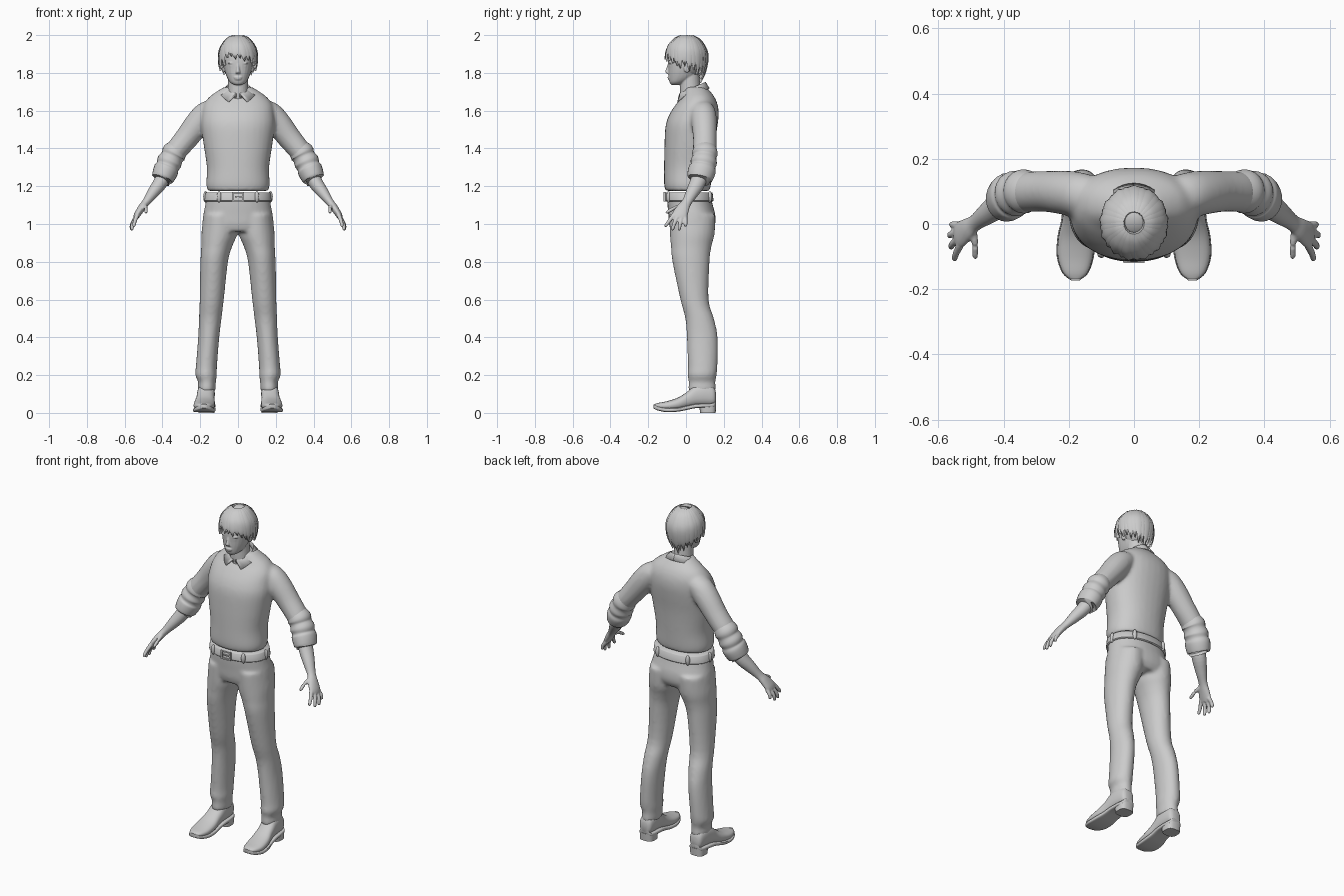
import bpy, bmesh, math
from mathutils import Vector as V

cube = bpy.data.objects.get("Cube")
if cube:
    bpy.data.objects.remove(cube)

clay = bpy.data.materials.new("light_grey")
clay.use_nodes = True
GREY = (0.6, 0.6, 0.6, 1)
clay.diffuse_color = GREY
clay.node_tree.nodes["Principled BSDF"].inputs["Base Color"].default_value = GREY


def spline(rows, steps):
    """Resample rows of numbers along a smooth curve."""
    out = []
    for i in range(len(rows) - 1):
        quad = [rows[max(i - 1, 0)], rows[i], rows[i + 1], rows[min(i + 2, len(rows) - 1)]]
        for s in range(steps):
            t = s / steps
            out.append([b + t * (c - a) / 2 + t * t * (a - 2.5 * b + 2 * c - d / 2)
                        + t ** 3 * (1.5 * (b - c) + (d - a) / 2) for a, b, c, d in zip(*quad)])
    return out + [list(rows[-1])]


def loft(bm, rows, axis=None, power=2, sides=24, steps=4):
    """Skin rings (x, y, z, radius_u, radius_v); rings follow the path or a fixed axis."""
    rows = spline(rows, steps)
    pts = [V(r[:3]) for r in rows]
    rings = []
    for i, r in enumerate(rows):
        t = axis or (pts[min(i + 1, len(pts) - 1)] - pts[max(i - 1, 0)]).normalized()
        ref = V((1, 0, 0)) if abs(t.y) > 0.9 else V((0, 1, 0))
        u = (ref - t * ref.dot(t)).normalized()
        w = t.cross(u)
        ring = []
        for k in range(sides):
            c, s = math.cos(math.tau * k / sides), math.sin(math.tau * k / sides)
            e = 2 / power
            ring.append(bm.verts.new(pts[i] + u * max(r[3], .001) * math.copysign(abs(c) ** e, c)
                                     + w * max(r[4], .001) * math.copysign(abs(s) ** e, s)))
        rings.append(ring)
    for a, b in zip(rings, rings[1:]):
        for k in range(sides):
            j = (k + 1) % sides
            bm.faces.new((a[k], a[j], b[j], b[k]))
    bm.faces.new(rings[0][::-1])
    bm.faces.new(rings[-1])


UP, BACK = V((0, 0, 1)), V((0, 1, 0))


def stack(bm, rows, **kw):
    """Horizontal rings given as (z, centre_x, half_width, front_y, back_y)."""
    loft(bm, [(cx, (f + b) / 2, z, (b - f) / 2, rx) for z, cx, rx, f, b in rows], UP, **kw)


def ball(bm, loc, size):
    made = bmesh.ops.create_uvsphere(bm, u_segments=20, v_segments=12, radius=1)["verts"]
    bmesh.ops.scale(bm, vec=size, verts=made)
    bmesh.ops.translate(bm, vec=loc, verts=made)


def box(bm, loc, size):
    made = bmesh.ops.create_cube(bm, size=1)["verts"]
    bmesh.ops.scale(bm, vec=size, verts=made)
    bmesh.ops.translate(bm, vec=loc, verts=made)


def finish(name, bm, mirror=False, voxel=0, smooth=0, thick=0, angle=45):
    bmesh.ops.recalc_face_normals(bm, faces=bm.faces)
    me = bpy.data.meshes.new(name)
    bm.to_mesh(me)
    bm.free()
    ob = bpy.data.objects.new(name, me)
    bpy.context.collection.objects.link(ob)
    me.materials.append(clay)
    bpy.ops.object.select_all(action='DESELECT')
    ob.select_set(True)
    bpy.context.view_layer.objects.active = ob
    if mirror:
        ob.modifiers.new("mirror", 'MIRROR').use_mirror_merge = False
    if voxel:
        m = ob.modifiers.new("fuse", 'REMESH')
        m.mode, m.voxel_size, m.use_smooth_shade = 'VOXEL', voxel, True
        m = ob.modifiers.new("soften", 'SMOOTH')
        m.factor, m.iterations = 0.5, smooth
    if thick:
        m = ob.modifiers.new("thickness", 'SOLIDIFY')
        m.thickness, m.offset = thick, 0
    if voxel:
        me.polygons.foreach_set("use_smooth", [True] * len(me.polygons))
    else:
        bpy.ops.object.shade_smooth_by_angle(angle=math.radians(angle))
    return ob


# Sweater: torso and upper sleeves fused together
bm = bmesh.new()
stack(bm, [(1.175, 0, .16, -.108, .125), (1.21, 0, .168, -.116, .132), (1.3, 0, .165, -.116, .14),
           (1.42, 0, .182, -.114, .152), (1.52, 0, .195, -.108, .167), (1.58, 0, .192, -.088, .173),
           (1.63, 0, .183, -.056, .168), (1.67, 0, .155, -.025, .152), (1.7, 0, .115, -.012, .13),
           (1.725, 0, .075, -.005, .108)], power=2.2, sides=32)
for s in (1, -1):
    loft(bm, [(s * .12, .085, 1.61, .06, .05), (s * .165, .09, 1.585, .068, .066),
              (s * .21, .096, 1.535, .068, .069), (s * .27, .1, 1.458, .063, .063),
              (s * .33, .098, 1.383, .062, .058), (s * .365, .09, 1.32, .058, .05)])
finish("sweater", bm, voxel=.01, smooth=6)

# Rolled sleeves with overlapping folds
bm = bmesh.new()
folds = [(.318, .1, 1.4, .06, .056), (.338, .1, 1.375, .068, .066), (.349, .098, 1.354, .063, .06),
         (.363, .094, 1.328, .07, .067), (.372, .09, 1.306, .066, .061), (.38, .086, 1.288, .073, .066),
         (.393, .077, 1.258, .071, .063), (.402, .072, 1.24, .064, .056), (.398, .074, 1.245, .04, .036)]
loft(bm, folds)
finish("rolled_sleeves", bm, mirror=True)

# Forearms, palms and fingers
bm = bmesh.new()
loft(bm, [(.365, .09, 1.3, .042, .04), (.41, .062, 1.22, .042, .038), (.45, .032, 1.165, .034, .031),
          (.487, .004, 1.115, .026, .021), (.51, -.015, 1.085, .034, .02), (.533, -.032, 1.05, .041, .017),
          (.543, -.038, 1.03, .036, .013)])
fingers = [((.533, -.065, 1.048), (.546, -.09, 1.015), (.552, -.112, .985)),
           ((.54, -.045, 1.04), (.558, -.063, 1.0), (.562, -.073, .965)),
           ((.54, -.024, 1.035), (.562, -.032, .998), (.565, -.037, .965)),
           ((.536, -.004, 1.038), (.555, -.002, 1.01), (.56, -.002, .985)),
           ((.495, -.012, 1.1), (.488, -.06, 1.085), (.487, -.108, 1.058))]
for a, b, c in fingers:
    loft(bm, [(*a, .012, .012), (*b, .0105, .0105), (*V(b).lerp(V(c), .8), .0085, .0085),
              (*c, .002, .002)], sides=12)
finish("hands", bm, mirror=True, voxel=.0045, smooth=3)

# Trousers: pelvis and legs fused together
bm = bmesh.new()
stack(bm, [(1.155, 0, .166, -.1, .128), (1.1, 0, .174, -.098, .142), (1.05, 0, .184, -.094, .155),
           (1.0, 0, .188, -.09, .155), (.96, 0, .175, -.078, .135)], power=2.2, sides=32)
for s in (1, -1):
    stack(bm, [(1.05, s * .094, .088, -.09, .157), (.95, s * .099, .095, -.086, .152),
               (.88, s * .113, .082, -.08, .135), (.8, s * .126, .073, -.072, .125),
               (.6, s * .139, .064, -.03, .12), (.5, s * .147, .06, -.004, .148),
               (.4, s * .155, .056, .004, .168), (.25, s * .167, .056, .01, .167),
               (.2, s * .169, .057, .008, .162), (.165, s * .164, .047, .014, .156),
               (.14, s * .165, .047, .012, .158), (.112, s * .165, .046, .012, .16)])
finish("trousers", bm, voxel=.01, smooth=6)

# Belt with buckle and loops
bm = bmesh.new()
stack(bm, [(1.12, 0, .174, -.107, .142), (1.124, 0, .178, -.111, .146),
           (1.164, 0, .173, -.109, .141), (1.168, 0, .169, -.105, .137)], power=2.2, sides=48, steps=1)
finish("belt", bm)
bm = bmesh.new()
for dx in (-.028, .028):
    box(bm, (dx, -.113, 1.144), (.008, .012, .05))
for dz in (-.022, .022):
    box(bm, (0, -.113, 1.144 + dz), (.06, .012, .008))
box(bm, (.005, -.114, 1.144), (.04, .008, .006))
finish("buckle", bm)
bm = bmesh.new()
for x, y in ((.1, -.092), (.172, .02), (.1, .126)):
    ball(bm, (x, y, 1.144), (.012, .012, .03))
finish("belt_loops", bm, mirror=True)

# Shoes: rings along the foot as (y, centre_x, half_width, low_z, high_z)
foot = [(.158, .167, .022, .055, .11), (.145, .167, .038, .04, .14), (.1, .168, .045, .037, .16),
        (.05, .17, .047, .034, .15), (.01, .173, .048, .026, .115), (-.04, .177, .055, .016, .082),
        (-.1, .18, .054, .013, .062), (-.15, .18, .037, .022, .052), (-.173, .18, .01, .034, .043)]
bm = bmesh.new()
loft(bm, [(cx, y, (lo + hi) / 2, rx, (hi - lo) / 2) for y, cx, rx, lo, hi in foot], BACK, power=2.4)
finish("shoes", bm, mirror=True)
bm = bmesh.new()
loft(bm, [(cx, y, lo + .002, rx + .003, .011) for y, cx, rx, lo, hi in foot], BACK, power=5)
stack(bm, [(0, .167, .043, .075, .157), (.045, .167, .045, .068, .16)], power=3, steps=1)
finish("soles_and_heels", bm, mirror=True)

# Head: skull, jaw, neck, nose, lips, brows and ears
bm = bmesh.new()
stack(bm, [(1.736, 0, .02, -.078, -.035), (1.75, 0, .042, -.087, .0), (1.78, 0, .06, -.092, .05),
           (1.82, 0, .073, -.094, .078), (1.87, 0, .08, -.095, .09), (1.93, 0, .078, -.085, .09),
           (1.965, 0, .05, -.05, .06)], power=2.2)
stack(bm, [(1.65, 0, .065, -.03, .1), (1.71, 0, .054, -.032, .078), (1.8, 0, .052, -.03, .07)])
loft(bm, [(0, -.09, 1.856, .004, .006), (0, -.095, 1.825, .009, .008), (0, -.1, 1.806, .011, .012),
          (0, -.095, 1.796, .006, .013)], UP, sides=12)
ball(bm, (0, -.09, 1.776), (.022, .008, .005))
ball(bm, (0, -.089, 1.767), (.018, .008, .005))
for s in (1, -1):
    ball(bm, (s * .033, -.08, 1.852), (.022, .012, .005))
    ball(bm, (s * .032, -.078, 1.836), (.014, .01, .006))
    ball(bm, (s * .078, .005, 1.83), (.009, .018, .03))
finish("head", bm, voxel=.004, smooth=2)


# Hair: cap with tapered locks swept over it from the crown
def scalp(a, z, lift=0):
    t = (z - 1.885) / .113
    r = math.sqrt(max(0, 1 - t * t)) if t > 0 else 1 - .25 * t * t
    return V(((.099 + lift) * r * math.sin(a), .003 - (.108 + lift) * r * math.cos(a), z))


bm = bmesh.new()
ball(bm, (0, .022, 1.885), (.095, .086, .112))
COUNT = 26
for i in range(COUNT):
    a = math.tau * i / COUNT
    a = a - math.tau if a > math.pi else a
    back = abs(a) / math.pi
    if abs(a) < .9:
        tip = 1.877 - .022 * math.sin(a) - .01 * (i % 2)
    else:
        tip = 1.838 - .075 * max(0, back - .45) / .55 - .014 * (i % 2)
    sweep = .3 if abs(a) < 1.2 else .08
    rows = []
    for t, w in ((0, .012), (.2, .018), (.5, .021), (.8, .016), (1, .001)):
        z = 1.993 + (tip - 1.993) * t ** 1.4
        p = scalp(a + sweep * (t - .6), z, .002 * (i % 2))
        rows.append((p, w))
    rings = []
    for p, w in rows:
        out = V((p.x, p.y, (p.z - 1.885) * .8)).normalized()
        side = V((out.y, -out.x, 0)).normalized()
        rings.append([p + side * w, p + out * .007, p - side * w, p - out * .012])
    rings = spline([[c for q in ring for c in q] for ring in rings], 4)
    verts = [[bm.verts.new(r[k:k + 3]) for k in (0, 3, 6, 9)] for r in rings]
    for lo, hi in zip(verts, verts[1:]):
        for k in range(4):
            bm.faces.new((lo[k], lo[k - 1], hi[k - 1], hi[k]))
    bm.faces.new(verts[0])
    bm.faces.new(verts[-1][::-1])
finish("hair", bm, angle=60)

# Shirt collar: one folded strip on each side ending in a front point
bm = bmesh.new()
strip = []
for i in range(17):
    t = i / 16
    a, b = .12 + (math.pi - .12) * t, .52 + (math.pi - .52) * t
    point = .022 * max(0, 1 - t * 5)
    strip.append([bm.verts.new(p) for p in (
        (.056 * math.sin(a), .034 - .062 * math.cos(a), 1.7 - .03 * math.cos(a)),
        (.064 * math.sin(a), .034 - .07 * math.cos(a), 1.718 - .03 * math.cos(a)),
        (.097 * math.sin(b), .034 - .088 * math.cos(b), 1.69 - .026 * math.cos(b) - point))])
for p, q in zip(strip, strip[1:]):
    for k in (0, 1):
        bm.faces.new((p[k], q[k], q[k + 1], p[k + 1]))
finish("shirt_collar", bm, mirror=True, thick=.008)
